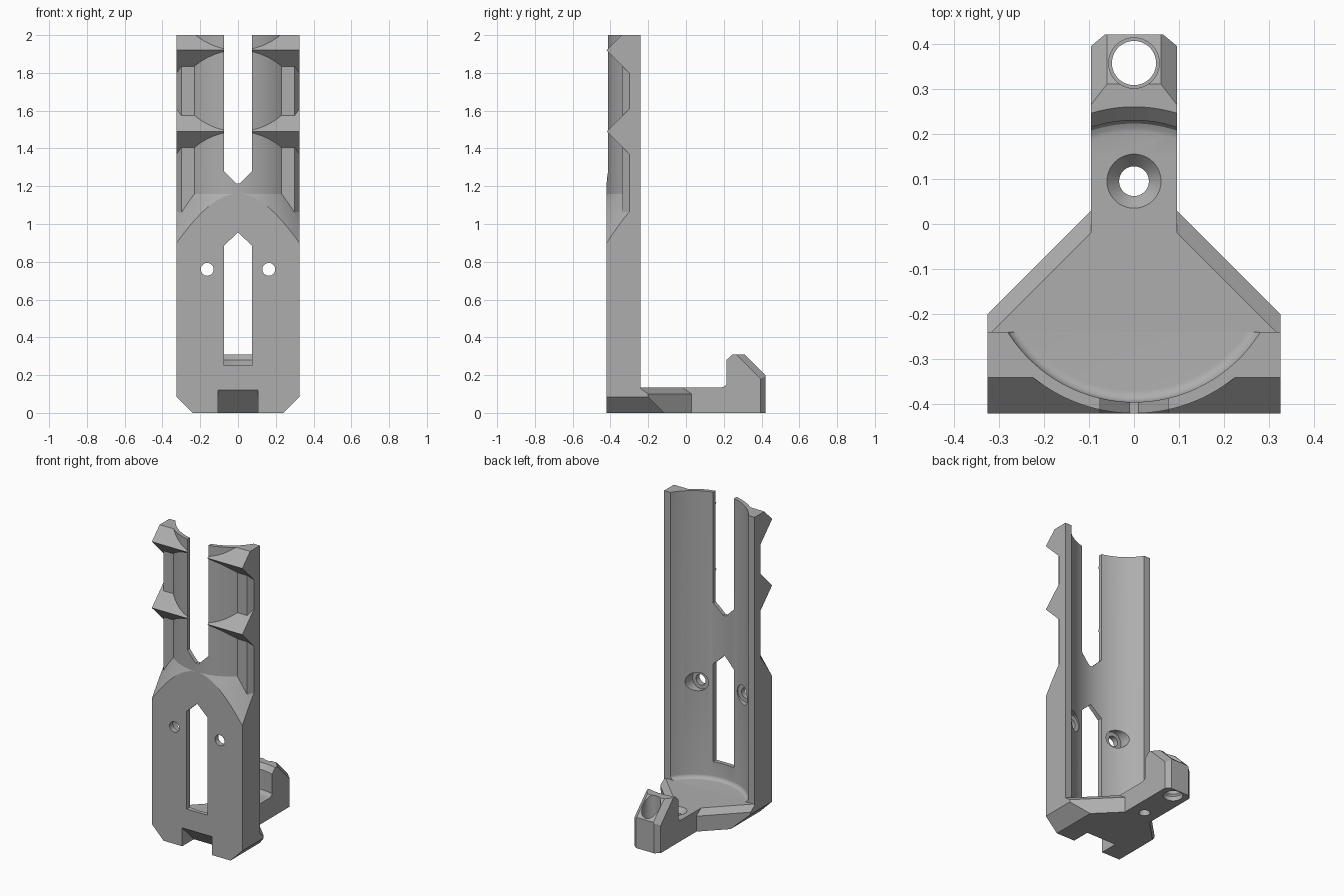
import bpy, bmesh, math
from mathutils import Vector

old = bpy.data.objects.get("Cube")
if old:
    bpy.data.objects.remove(old, do_unlink=True)

grey = bpy.data.materials.new("plain_grey")
grey.use_nodes = True
GREY = (0.42, 0.42, 0.42, 1)
grey.diffuse_color = GREY
grey.node_tree.nodes["Principled BSDF"].inputs["Base Color"].default_value = GREY

AXIS = -0.065      # y of the cradle's vertical centre line
HALF = 0.325       # half width of the upright
FRONT, BACK = -0.42, -0.24


def finish(name, bm):
    bmesh.ops.recalc_face_normals(bm, faces=bm.faces)
    me = bpy.data.meshes.new(name)
    bm.to_mesh(me)
    bm.free()
    me.materials.append(grey)
    ob = bpy.data.objects.new(name, me)
    bpy.context.collection.objects.link(ob)
    return ob


def prism(name, pts, axis, a, b):
    """Extrude a flat outline along an axis from a to b."""
    place = {"x": lambda p, h: (h, p[0], p[1]),
             "y": lambda p, h: (p[0], h, p[1]),
             "z": lambda p, h: (p[0], p[1], h)}[axis]
    bm = bmesh.new()
    lo = [bm.verts.new(place(p, a)) for p in pts]
    hi = [bm.verts.new(place(p, b)) for p in pts]
    bm.faces.new(lo)
    bm.faces.new(hi)
    for i in range(len(pts)):
        j = (i + 1) % len(pts)
        bm.faces.new((lo[i], lo[j], hi[j], hi[i]))
    return finish(name, bm)


def lathe(name, profile, centre, along_y=False, n=96):
    """Closed turned solid from (radius, height) points."""
    u, v = centre
    bm = bmesh.new()
    rings = []
    for r, h in profile:
        ring = []
        for i in range(n):
            t = 2 * math.pi * i / n
            p, q = u + r * math.cos(t), v + r * math.sin(t)
            ring.append(bm.verts.new((p, h, q) if along_y else (p, q, h)))
        rings.append(ring)
    for a, b in zip(rings, rings[1:]):
        for i in range(n):
            j = (i + 1) % n
            bm.faces.new((a[i], a[j], b[j], b[i]))
    bm.faces.new(rings[0])
    bm.faces.new(rings[-1])
    return finish(name, bm)


def mirrored(pts):
    return pts + [(-x, y) for x, y in reversed(pts)]


def clip(ob, point, normal):
    """Slice off everything beyond a plane and close the cut."""
    bm = bmesh.new()
    bm.from_mesh(ob.data)
    cut = bmesh.ops.bisect_plane(bm, geom=bm.verts[:] + bm.edges[:] + bm.faces[:],
                                 plane_co=Vector(point), plane_no=Vector(normal),
                                 clear_outer=True)
    edges = [e for e in cut["geom_cut"] if isinstance(e, bmesh.types.BMEdge)]
    bmesh.ops.contextual_create(bm, geom=edges)
    bmesh.ops.recalc_face_normals(bm, faces=bm.faces)
    bm.to_mesh(ob.data)
    bm.free()


def combine(ob, tool, operation="DIFFERENCE"):
    mod = ob.modifiers.new("combine", "BOOLEAN")
    mod.operation, mod.solver, mod.object = operation, "EXACT", tool
    bpy.ops.object.select_all(action="DESELECT")
    bpy.context.view_layer.objects.active = ob
    ob.select_set(True)
    bpy.ops.object.modifier_apply(modifier=mod.name)
    bpy.data.objects.remove(tool, do_unlink=True)


def smooth(ob):
    bpy.ops.object.select_all(action="DESELECT")
    bpy.context.view_layer.objects.active = ob
    ob.select_set(True)
    bpy.ops.object.shade_smooth_by_angle(angle=math.radians(20))


def chamfer_bottom(ob):
    for s in (1, -1):
        clip(ob, (s * 0.24, 0, 0), (s, 0, -1))


# Upright: block turned down to a thin shell above a conical shoulder
upright = prism("upright", mirrored([(HALF, FRONT), (HALF, BACK)]), "z", 0, 2.1)
chamfer_bottom(upright)
combine(upright, lathe("shoulder", [(0.6, -0.1), (0.6, 0.655), (0.355, 1.16), (0.355, 2.2)],
                       (0, AXIS), n=128), "INTERSECT")

# Side rails with chamfered front corners
rails = prism("rails", mirrored([(0.3, -0.335), (HALF, -0.3), (HALF, BACK)]), "z", 0.5, 2.1)
combine(upright, rails, "UNION")

# Pointed ribs across the front
for z in (1.49, 1.92):
    rib = prism("rib", [(FRONT, z), (-0.3, z + 0.12), (-0.3, z - 0.12)], "x", -HALF, HALF)
    combine(upright, rib, "UNION")

# Round hollow with a filleted floor
fillet = [(0.305 + 0.025 * math.sin(t), 0.16 - 0.025 * math.cos(t))
          for t in (i * math.pi / 12 for i in range(7))]
combine(upright, lathe("hollow", fillet + [(0.33, 2.3)], (0, AXIS), n=128))

# Level top, upper slot, lower window
combine(upright, prism("top_cut", mirrored([(0.5, -0.6), (0.5, 0)]), "z", 2, 2.4))
combine(upright, prism("slot", mirrored([(0.075, 2.3), (0.075, 1.28), (0.01, 1.215)]),
                       "y", -0.6, 0))
combine(upright, prism("window", [(-0.075, 0.25), (0.075, 0.25), (0.075, 0.885),
                                  (0, 0.955), (-0.075, 0.885)], "y", -0.6, 0))

# Counterbored screw holes
for s in (1, -1):
    bore = [(0.034, -0.5), (0.034, -0.385), (0.06, -0.385), (0.06, -0.2)]
    combine(upright, lathe("screw_hole", bore, (s * 0.163, 0.76), True, 48))

# Sloped notch under the front
combine(upright, prism("notch", [(-0.45, 0.12), (FRONT, 0.12), (-0.28, -0.02), (-0.45, -0.02)],
                       "x", -0.107, 0.107))
smooth(upright)

# Base plate tapering back to the arm, with sloped upper edges
base = prism("base", mirrored([(HALF, -0.29), (HALF, -0.2), (0.095, 0.03)]), "z", 0, 0.135)
chamfer_bottom(base)
for s in (1, -1):
    clip(base, (s * HALF, -0.2, 0.1), (s, 1, math.sqrt(2)))
combine(base, prism("arm", mirrored([(0.095, -0.1), (0.095, 0.25)]), "z", 0, 0.135), "UNION")

# Hook at the end of the arm
hook = prism("hook", [(0.15, 0), (0.42, 0), (0.42, 0.2), (0.31, 0.31), (0.15, 0.31)],
             "x", -0.095, 0.095)
for s in (1, -1):
    clip(hook, (s * 0.06, 0.31, 0.31), (s * 0.045, 0.035, 0.035))
    clip(hook, (s * 0.065, 0.42, 0), (s * 0.025, 0.03, 0))
rim = [(0.27, 0.135), (0.278, 0.137), (0.288, 0.142), (0.295, 0.152), (0.295, 0.28), (0.365, 0.35)]
combine(hook, lathe("hook_face", rim, (0, AXIS), n=128))
combine(base, hook, "UNION")

# Countersunk floor hole and stepped hook hole
combine(base, lathe("floor_hole", [(0.033, -0.1), (0.033, 0.105), (0.06, 0.135), (0.06, 0.2)],
                    (0, 0.095), n=64))
combine(base, lathe("hook_hole", [(0.058, -0.1), (0.058, 0.03), (0.049, 0.04), (0.049, 0.15),
                                  (0.056, 0.15), (0.056, 0.5)], (0, 0.357), n=64))
smooth(base)
